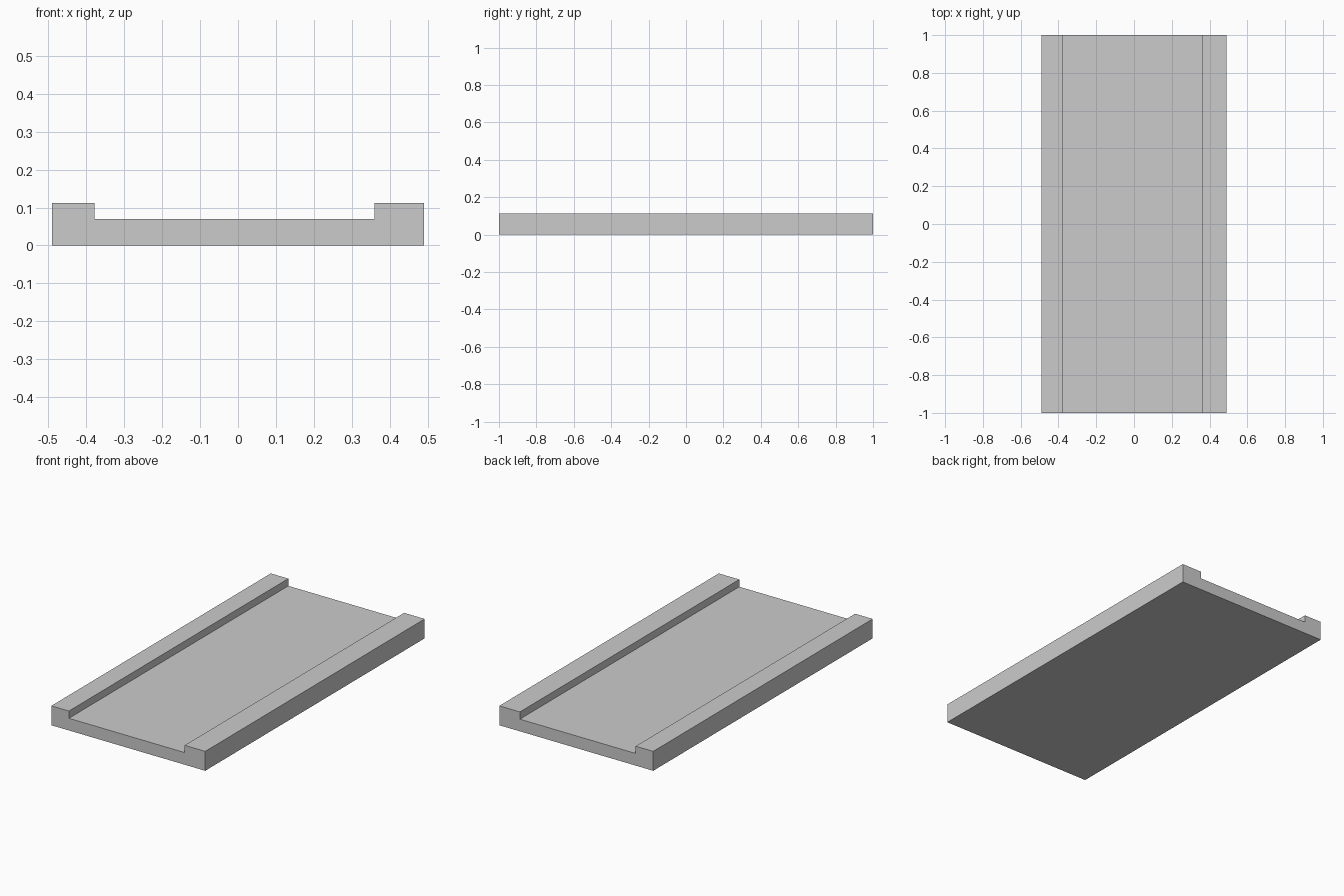
import bpy
import bmesh

if "Cube" in bpy.data.objects:
    bpy.data.objects.remove(bpy.data.objects["Cube"])

# Channel cross-section (x, z): flat base with a raised rim along each long side
W, H, FLOOR = 0.491, 0.112, 0.07
LEFT, RIGHT = -0.379, 0.36
profile = [(-W, 0), (W, 0), (W, H), (RIGHT, H),
           (RIGHT, FLOOR), (LEFT, FLOOR), (LEFT, H), (-W, H)]

# Extrude the cross-section along the full length
bm = bmesh.new()
face = bm.faces.new([bm.verts.new((x, -1, z)) for x, z in profile])
ext = bmesh.ops.extrude_face_region(bm, geom=[face], use_keep_orig=True)
moved = [v for v in ext["geom"] if isinstance(v, bmesh.types.BMVert)]
bmesh.ops.translate(bm, verts=moved, vec=(0, 2, 0))
bmesh.ops.recalc_face_normals(bm, faces=bm.faces[:])

mesh = bpy.data.meshes.new("channel_slab")
bm.to_mesh(mesh)
bm.free()
bpy.context.collection.objects.link(bpy.data.objects.new("channel_slab", mesh))
